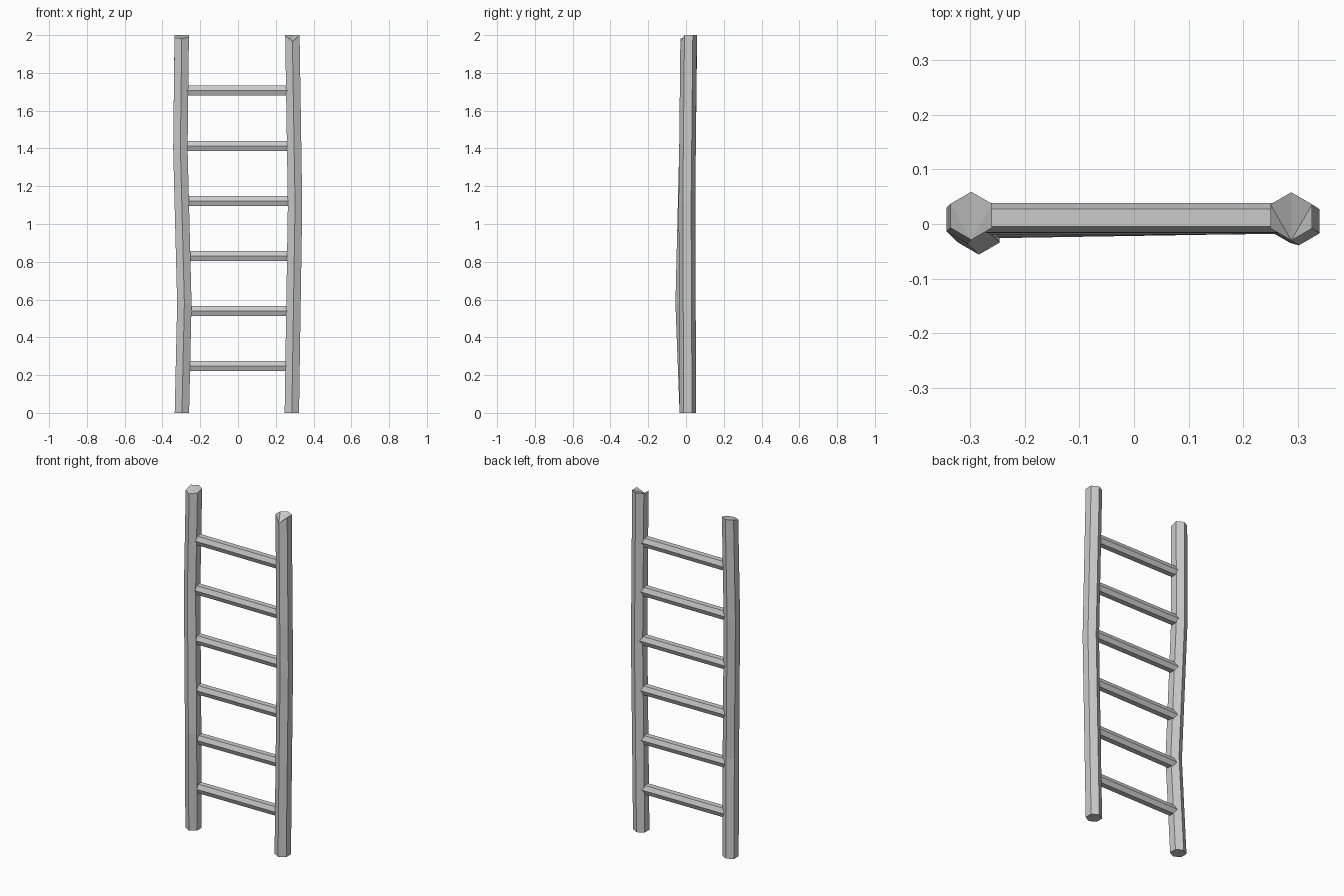
import bpy, bmesh, math
from mathutils import Vector

if "Cube" in bpy.data.objects:
    bpy.data.objects.remove(bpy.data.objects["Cube"])

# Rail centre lines, bottom to top
LEFT = [(-0.297, 0.01, 0), (-0.284, -0.012, 0.58), (-0.305, 0.008, 1.4), (-0.298, 0.015, 2)]
RIGHT = [(0.285, 0.01, 0), (0.291, 0.008, 0.4), (0.302, 0.005, 1.1), (0.288, 0.014, 2)]


def prism(name, rings, top_fan=None):
    """Skin equal-sided rings into a closed, flat-shaded solid."""
    bm = bmesh.new()
    loops = [[bm.verts.new(p) for p in ring] for ring in rings]
    n = len(loops[0])
    for a, b in zip(loops, loops[1:]):
        for i in range(n):
            j = (i + 1) % n
            bm.faces.new((a[i], a[j], b[j], b[i]))
    bm.faces.new(loops[0][::-1])
    top = loops[-1]
    if top_fan is None:
        bm.faces.new(top)
    else:
        for k in range(1, n - 1):
            bm.faces.new([top[(top_fan + i) % n] for i in (0, k, k + 1)])
    bmesh.ops.recalc_face_normals(bm, faces=bm.faces)
    mesh = bpy.data.meshes.new(name)
    bm.to_mesh(mesh)
    bm.free()
    obj = bpy.data.objects.new(name, mesh)
    bpy.context.collection.objects.link(obj)
    return obj


def rail(name, path, top_drop):
    """Bent hexagonal pole with one corner at the front; top_drop chips the cap."""
    rings = []
    for c in path:
        rings.append([Vector(c) + Vector((0.044 * math.sin(a), -0.044 * math.cos(a), 0))
                      for a in (math.radians(60 * i) for i in range(6))])
    for i, d in top_drop.items():
        rings[-1][i].z -= d
    return prism(name, rings, top_fan=0)


def centre_at(path, z):
    """Point on a rail centre line at a given height."""
    for a, b in zip(path, path[1:]):
        if a[2] <= z <= b[2]:
            return Vector(a).lerp(Vector(b), (z - a[2]) / (b[2] - a[2]))


# Side rails with uneven cut tops
rail("left_rail", LEFT, {0: 0.018, 5: 0.015, 1: 0.012})
rail("right_rail", RIGHT, {0: 0.034})

# Hexagonal rungs, following the bends of the rails
PROFILE = [(-0.027, 0), (-0.016, 0.0265), (0.016, 0.0265),
           (0.027, 0), (0.016, -0.0265), (-0.016, -0.0265)]
for k in range(6):
    z = 0.248 + 0.2915 * k
    rings = []
    for path, inset in ((LEFT, 0.015), (RIGHT, -0.015)):
        c = centre_at(path, z)
        y = 0.5 * c.y + 0.006
        rings.append([Vector((c.x + inset, y + py, z + pz)) for py, pz in PROFILE])
    prism(f"rung_{k + 1}", rings)
